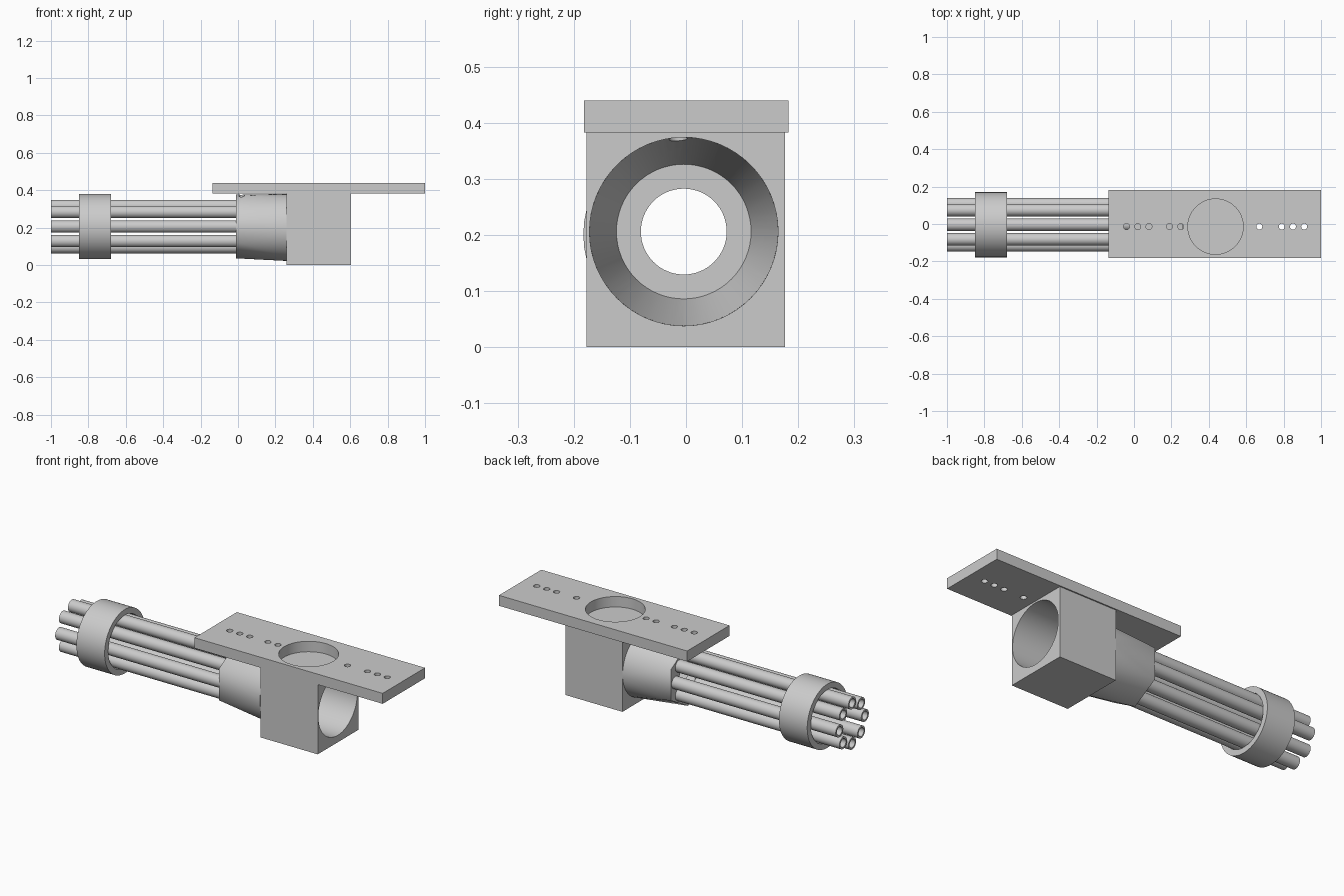
import bpy
import bmesh
from math import cos, sin, pi, radians
from mathutils import Matrix, Vector

if "Cube" in bpy.data.objects:
    bpy.data.objects.remove(bpy.data.objects["Cube"], do_unlink=True)

# Single grey finish
grey = bpy.data.materials.new("light_grey")
grey.use_nodes = True
colour = (0.6, 0.6, 0.6, 1)
grey.diffuse_color = colour
grey.node_tree.nodes["Principled BSDF"].inputs["Base Color"].default_value = colour

AXIS_Y, AXIS_Z = -0.004, 0.206


def finish(name, bm, smooth=None):
    bmesh.ops.recalc_face_normals(bm, faces=bm.faces)
    mesh = bpy.data.meshes.new(name)
    bm.to_mesh(mesh)
    bm.free()
    mesh.materials.append(grey)
    obj = bpy.data.objects.new(name, mesh)
    bpy.context.collection.objects.link(obj)
    if smooth:
        shade(obj, smooth)
    return obj


def shade(obj, angle):
    bpy.ops.object.select_all(action="DESELECT")
    obj.select_set(True)
    bpy.context.view_layer.objects.active = obj
    bpy.ops.object.shade_smooth_by_angle(angle=radians(angle))


def box(name, low, high):
    bm = bmesh.new()
    low, high = Vector(low), Vector(high)
    size = high - low
    place = Matrix.Translation((low + high) / 2) @ Matrix.Diagonal((*size, 1))
    bmesh.ops.create_cube(bm, size=1, matrix=place)
    return finish(name, bm)


def x_cone(name, x0, x1, r0, r1, sides=64):
    bm = bmesh.new()
    place = Matrix.Translation(((x0 + x1) / 2, AXIS_Y, AXIS_Z)) @ Matrix.Rotation(pi / 2, 4, "Y")
    bmesh.ops.create_cone(bm, cap_ends=True, segments=sides, radius1=r0,
                          radius2=r1, depth=x1 - x0, matrix=place)
    return finish(name, bm)


def z_drills(name, xs, y, z0, z1, radius, sides):
    bm = bmesh.new()
    for x in xs:
        bmesh.ops.create_cone(bm, cap_ends=True, segments=sides, radius1=radius, radius2=radius,
                              depth=z1 - z0, matrix=Matrix.Translation((x, y, (z0 + z1) / 2)))
    return finish(name, bm)


def pipe(name, x0, x1, outer, inner, y, z, sides):
    # Rectangle section revolved about a line along x
    bm = bmesh.new()
    section = [(x0, outer), (x1, outer), (x1, inner), (x0, inner)]
    rings = [[bm.verts.new((x, y + r * cos(2 * pi * i / sides), z + r * sin(2 * pi * i / sides)))
              for i in range(sides)] for x, r in section]
    for k in range(4):
        a, b = rings[k], rings[(k + 1) % 4]
        for i in range(sides):
            j = (i + 1) % sides
            bm.faces.new((a[i], a[j], b[j], b[i]))
    return finish(name, bm, 35)


def cut(obj, *cutters):
    for cutter in cutters:
        mod = obj.modifiers.new("cut", "BOOLEAN")
        mod.operation = "DIFFERENCE"
        mod.solver = "EXACT"
        mod.object = cutter
        bpy.context.view_layer.objects.active = obj
        bpy.ops.object.modifier_apply(modifier=mod.name)
        bpy.data.objects.remove(cutter, do_unlink=True)


# Ring of hollow barrels
for n in range(8):
    a = 2 * pi * n / 8
    pipe(f"barrel_{n + 1}", -1, 0.03, 0.033, 0.023,
         AXIS_Y + 0.11 * cos(a), AXIS_Z + 0.11 * sin(a), 24)

# Clamp band around the barrels
pipe("barrel_clamp", -0.85, -0.68, 0.174, 0.143, AXIS_Y, AXIS_Z, 64)

# Housing block with a round bore
housing = box("housing_block", (0.26, -0.177, 0), (0.605, 0.176, 0.383))
cut(housing, x_cone("bore_cutter", 0.2, 0.7, 0.168, 0.168))
shade(housing, 30)

# Collar: hexagon at the barrels blending to a circle at the housing
SCREWS = (-0.04, 0.02, 0.08, 0.19, 0.25, 0.67, 0.79, 0.85, 0.91)
ROW_Y = -0.014
bm = bmesh.new()
for x, radius, sides, z in ((-0.01, 0.17, 6, AXIS_Z), (0.26, 0.179, 48, 0.201)):
    for i in range(sides):
        a = pi / 2 + 2 * pi * i / sides
        bm.verts.new((x, AXIS_Y + radius * cos(a), z + radius * sin(a)))
bmesh.ops.convex_hull(bm, input=bm.verts)
collar = finish("barrel_collar", bm)
cut(collar,
    x_cone("funnel_cutter", 0.04, 0.265, 0.12, 0.169),
    x_cone("centre_cutter", -0.1, 0.1, 0.0765, 0.0765),
    z_drills("collar_drills", SCREWS[1:5], ROW_Y, 0.364, 0.46, 0.016, 20))
shade(collar, 20)

# Mounting plate with a large round opening and a row of screw holes
plate = box("mounting_plate", (-0.135, -0.182, 0.383), (1, 0.183, 0.44))
cut(plate,
    z_drills("opening_cutter", (0.436,), ROW_Y, 0.3, 0.5, 0.148, 64),
    z_drills("screw_drills", SCREWS, ROW_Y, 0.3, 0.5, 0.016, 20))
shade(plate, 30)
